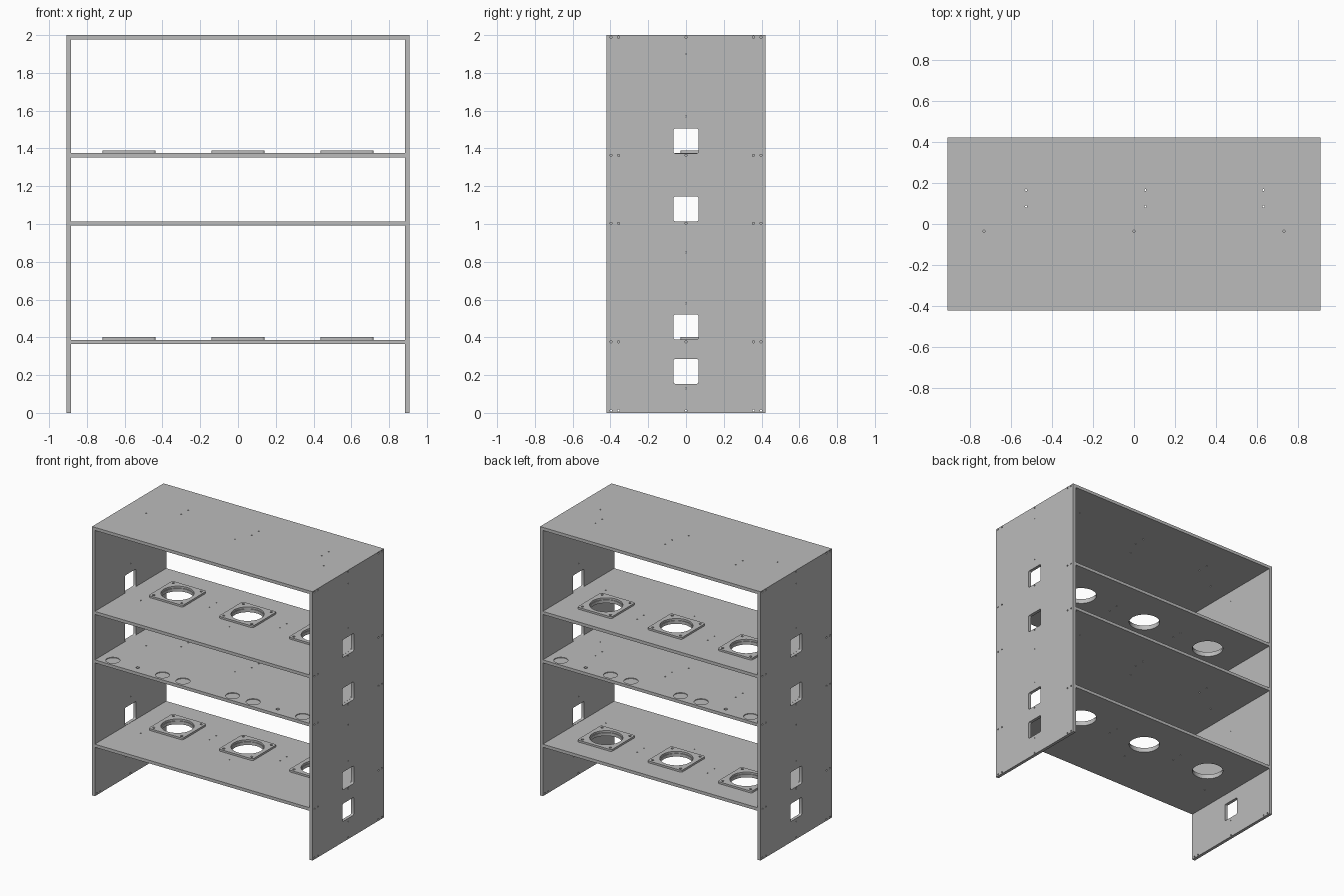
import bpy, bmesh, math
from mathutils import Matrix, Vector

cube = bpy.data.objects.get("Cube")
if cube:
    bpy.data.objects.remove(cube, do_unlink=True)

W, D, H, T = 0.907, 0.42, 2.0, 0.023    # half width, half depth, height, board thickness
FAN_Y, FAN_XS = 0.113, (-0.577, 0, 0.577)

grey = bpy.data.materials.new("panel grey")
grey.use_nodes = True
colour = (0.5, 0.5, 0.5, 1)
grey.diffuse_color = colour
grey.node_tree.nodes["Principled BSDF"].inputs["Base Color"].default_value = colour


def add_box(bm, centre, size, axis=2, radius=0):
    """Box, optionally with rounded edges along one axis."""
    m = Matrix.Translation(centre) @ Matrix.Diagonal((*size, 1))
    verts = bmesh.ops.create_cube(bm, size=1, matrix=m)["verts"]
    if radius:
        edges = {e for v in verts for e in v.link_edges}
        along = [e for e in edges
                 if abs((e.verts[0].co - e.verts[1].co).normalized()[axis]) > 0.9]
        bmesh.ops.bevel(bm, geom=along, offset=radius, segments=4,
                        profile=0.5, affect='EDGES')


def add_rod(bm, centre, r, length, axis=2, sides=12):
    m = Matrix.Translation(centre)
    if axis == 0:
        m = m @ Matrix.Rotation(math.pi / 2, 4, 'Y')
    bmesh.ops.create_cone(bm, cap_ends=True, segments=sides, radius1=r,
                          radius2=r, depth=length, matrix=m)


def to_object(name, bm):
    mesh = bpy.data.meshes.new(name)
    bm.to_mesh(mesh)
    bm.free()
    obj = bpy.data.objects.new(name, mesh)
    bpy.context.collection.objects.link(obj)
    return obj


def make_part(name, body, cuts):
    """Turn a body into an object with the cutting shapes removed."""
    obj, cutter = to_object(name, body), to_object(name + "_cutter", cuts)
    cutter.hide_render = True
    mod = obj.modifiers.new("holes", 'BOOLEAN')
    mod.operation, mod.solver, mod.object = 'DIFFERENCE', 'EXACT', cutter
    bpy.context.view_layer.update()
    deps = bpy.context.evaluated_depsgraph_get()
    mesh = bpy.data.meshes.new_from_object(obj.evaluated_get(deps))
    obj.modifiers.clear()
    obj.data = mesh
    bpy.data.objects.remove(cutter, do_unlink=True)
    mesh.materials.clear()
    mesh.materials.append(grey)
    bpy.ops.object.select_all(action='DESELECT')
    obj.select_set(True)
    bpy.context.view_layer.objects.active = obj
    bpy.ops.object.shade_smooth_by_angle(angle=math.radians(35))
    return obj


# Side walls with rounded cable windows and screw holes
for side, name in ((1, "left_wall"), (-1, "right_wall")):
    x = side * (W - T / 2)
    body, cuts = bmesh.new(), bmesh.new()
    add_box(body, (x, 0, H / 2), (T, 2 * D, H))
    for z in (0.22, 0.455, 1.08, 1.44):
        add_box(cuts, (x, 0, z), (0.1, 0.132, 0.132), 0, 0.01)
    for z in (0.012, 0.376, 1.003, 1.363, 1.989):
        for y in (-0.397, -0.357, 0, 0.357, 0.397):
            add_rod(cuts, (x, y, z), 0.006, 0.1, 0)
    for z in (0.13, 0.58, 0.85, 1.57, 1.9):
        add_rod(cuts, (x, 0, z), 0.004, 0.1, 0)
    make_part(name, body, cuts)


def board(name, z, cuts):
    body = bmesh.new()
    add_box(body, (0, 0, z), (2 * (W - T), 2 * D, T))
    return make_part(name, body, cuts)


def mount_holes(cuts, z):
    for x in (-0.525, 0.055, 0.63):
        for y in (0.085, 0.165):
            add_rod(cuts, (x, y, z), 0.005, 0.1)
    for x in (-0.73, 0, 0.73):
        add_rod(cuts, (x, -0.035, z), 0.005, 0.1)


# Top board
cuts = bmesh.new()
mount_holes(cuts, H - T / 2)
board("top_board", H - T / 2, cuts)

# Middle shelf with shallow round pockets along both long edges
z = 1.003
cuts = bmesh.new()
mount_holes(cuts, z)
for y in (-0.355, 0.355):
    for fx in FAN_XS:
        for dx in (-0.204, 0.204):
            add_rod(cuts, (fx + dx, y, z + T / 2), 0.048, 0.01, sides=32)
        if fx:
            add_rod(cuts, (fx, y, z + T / 2), 0.013, 0.03, sides=16)
board("middle_shelf", z, cuts)

# Vent shelves, each with three square vent plates
for label, z in (("lower", 0.3755), ("upper", 1.3635)):
    cuts = bmesh.new()
    for fx in FAN_XS:
        add_rod(cuts, (fx, FAN_Y, z), 0.107, 0.1, sides=48)
    for x in (-0.29, 0.29):
        for y in (0.08, 0.16):
            add_rod(cuts, (x, y, z), 0.005, 0.1)
    for x in (-0.73, 0, 0.73):
        add_rod(cuts, (x, -0.1, z), 0.005, 0.1)
    board(label + "_vent_shelf", z, cuts)

    plate_z = z + T / 2 + 0.007
    for fx, place in zip(FAN_XS, ("right", "centre", "left")):
        body, cuts = bmesh.new(), bmesh.new()
        add_box(body, (fx, FAN_Y, plate_z), (0.282, 0.282, 0.014), 2, 0.015)
        add_rod(cuts, (fx, FAN_Y, plate_z), 0.112, 0.1, sides=48)
        for sx in (-1, 1):
            for sy in (-1, 1):
                add_rod(cuts, (fx + sx * 0.115, FAN_Y + sy * 0.115, plate_z), 0.009, 0.1)
        make_part(f"{label}_vent_plate_{place}", body, cuts)
